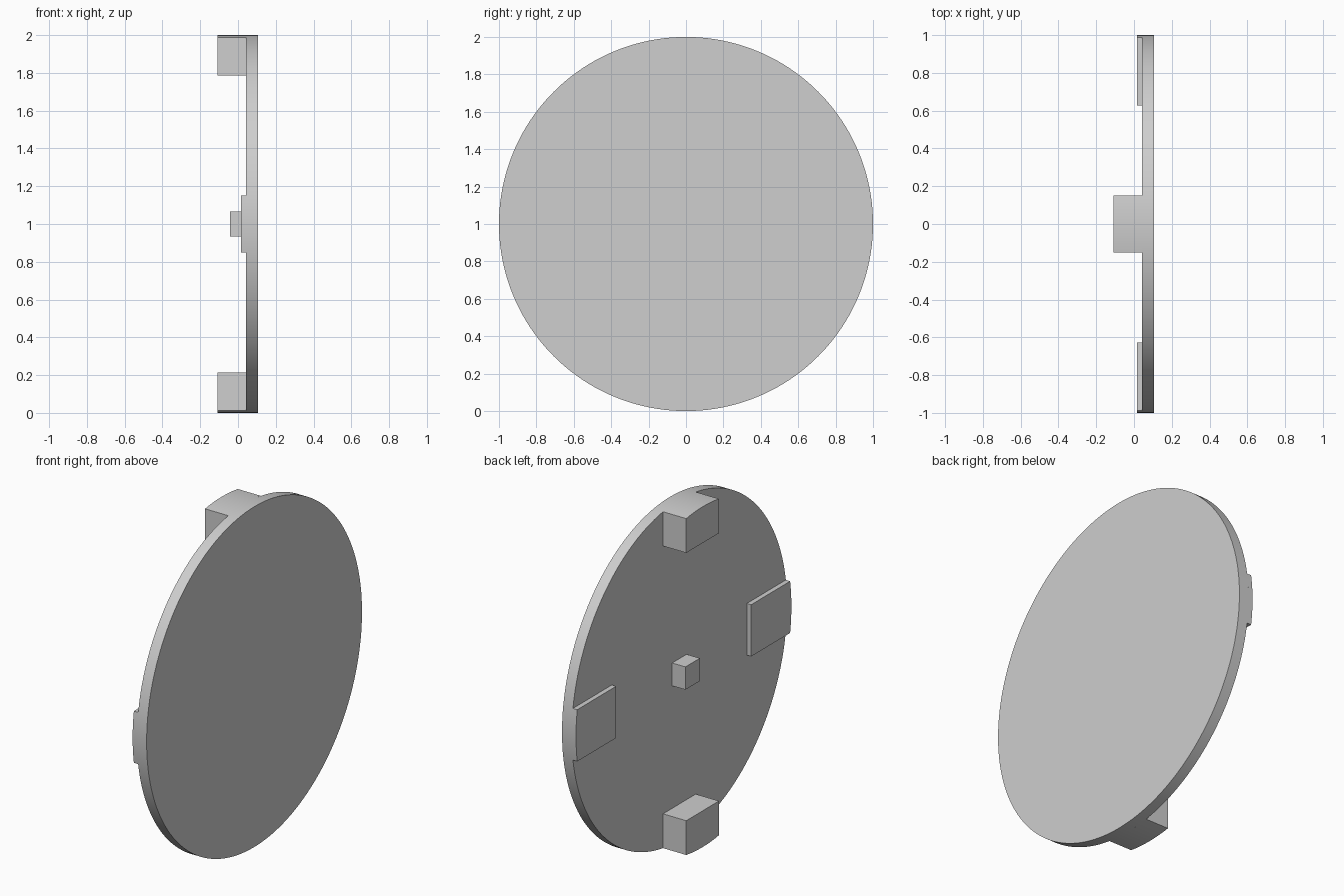
import bpy, bmesh, math

cube = bpy.data.objects.get("Cube")
if cube:
    bpy.data.objects.remove(cube, do_unlink=True)

# Single plain grey
grey = bpy.data.materials.new("light_grey")
grey.use_nodes = True
colour = (0.62, 0.62, 0.62, 1)
grey.diffuse_color = colour
grey.node_tree.nodes["Principled BSDF"].inputs["Base Color"].default_value = colour

CENTRE_Z = 1.0
RADIUS = 1.0
BACK, FACE = 0.043, 0.106     # disc thickness along x


def extrude_x(name, outline, x0, x1):
    """Extrude a (y, z) outline, measured from the disc centre, along x."""
    bm = bmesh.new()
    face = bm.faces.new([bm.verts.new((x0, y, z + CENTRE_Z)) for y, z in outline])
    moved = bmesh.ops.extrude_face_region(bm, geom=[face])["geom"]
    verts = [v for v in moved if isinstance(v, bmesh.types.BMVert)]
    bmesh.ops.translate(bm, verts=verts, vec=(x1 - x0, 0, 0))
    bmesh.ops.recalc_face_normals(bm, faces=bm.faces)
    mesh = bpy.data.meshes.new(name)
    bm.to_mesh(mesh)
    bm.free()
    mesh.materials.append(grey)
    obj = bpy.data.objects.new(name, mesh)
    bpy.context.collection.objects.link(obj)
    bpy.ops.object.select_all(action="DESELECT")
    obj.select_set(True)
    bpy.context.view_layer.objects.active = obj
    bpy.ops.object.shade_smooth_by_angle(angle=math.radians(30))
    return obj


def rim_pad(name, angle, inner, half_width, x0):
    """Block with a straight inner edge and an outer edge following the rim."""
    half = math.asin(half_width / RADIUS)
    steps = 10
    arc = [half * (2 * i / steps - 1) for i in range(steps + 1)]
    pts = [(RADIUS * math.cos(a), RADIUS * math.sin(a)) for a in arc]
    pts += [(inner, half_width), (inner, -half_width)]
    c, s = math.cos(angle), math.sin(angle)
    extrude_x(name, [(u * c - v * s, u * s + v * c) for u, v in pts], x0, BACK)


# Round plate
steps = 160
circle = [(RADIUS * math.cos(math.tau * i / steps), RADIUS * math.sin(math.tau * i / steps))
          for i in range(steps)]
extrude_x("round_plate", circle, BACK, FACE)

# Tall blocks at top and bottom, thin pads at the two sides
rim_pad("top_block", math.pi / 2, 0.787, 0.152, -0.108)
rim_pad("bottom_block", -math.pi / 2, 0.787, 0.152, -0.108)
rim_pad("back_pad", 0, 0.627, 0.152, 0.015)
rim_pad("front_pad", math.pi, 0.627, 0.152, 0.015)

# Small central peg
h = 0.067
extrude_x("centre_peg", [(-h, -h), (h, -h), (h, h), (-h, h)], -0.043, BACK)
